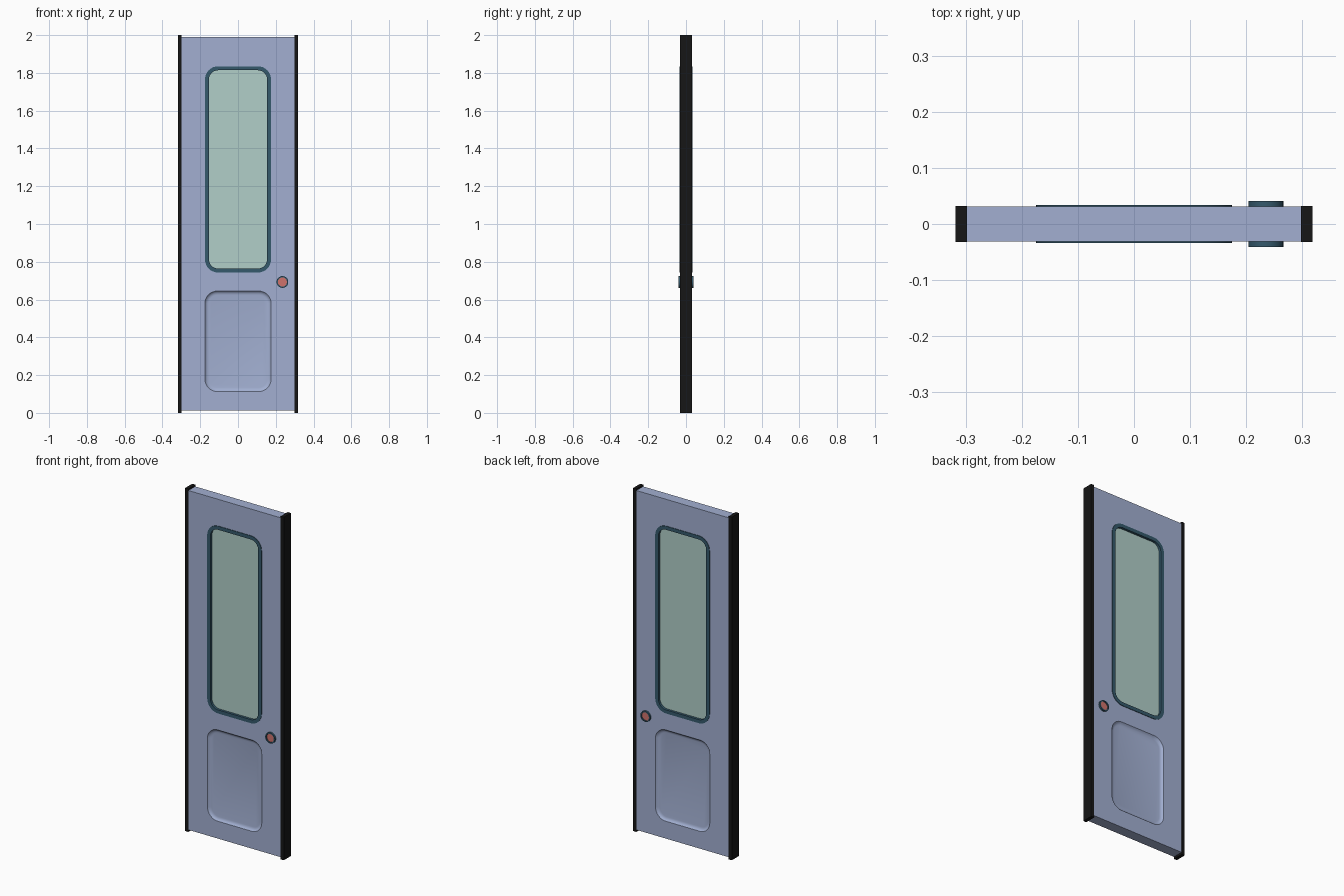
import bpy, bmesh
from math import sin, cos, pi

if "Cube" in bpy.data.objects:
    bpy.data.objects.remove(bpy.data.objects["Cube"])


def material(name, rgb):
    m = bpy.data.materials.new(name)
    m.diffuse_color = (*rgb, 1)
    m.use_nodes = True
    m.node_tree.nodes["Principled BSDF"].inputs["Base Color"].default_value = m.diffuse_color
    return m


BLUE = material("blue paint", (0.36, 0.43, 0.64))
TEAL = material("dark teal trim", (0.035, 0.1, 0.15))
GREEN = material("pale green glass", (0.44, 0.62, 0.58))
RED = material("red button", (0.62, 0.17, 0.15))
BLACK = material("black rubber", (0.008, 0.008, 0.008))


def finish(name, bm, mat):
    bmesh.ops.remove_doubles(bm, verts=bm.verts, dist=1e-5)
    bmesh.ops.recalc_face_normals(bm, faces=bm.faces)
    me = bpy.data.meshes.new(name)
    bm.to_mesh(me)
    bm.free()
    ob = bpy.data.objects.new(name, me)
    bpy.context.collection.objects.link(ob)
    if mat:
        me.materials.append(mat)
    return ob


def smooth(ob, angle=0.5):
    bpy.ops.object.select_all(action='DESELECT')
    bpy.context.view_layer.objects.active = ob
    ob.select_set(True)
    bpy.ops.object.shade_smooth_by_angle(angle=angle)


def loft(name, cx, cz, hw, hh, r, steps, mat=None, ring=False, seg=8):
    """Rounded rectangles in XZ; each step is (inset, y). ring closes the loft on itself."""
    bm = bmesh.new()
    loops = []
    for inset, y in steps:
        rad, loop = r - inset, []
        for i, (sx, sz) in enumerate([(1, 1), (-1, 1), (-1, -1), (1, -1)]):
            for k in range(seg + 1):
                a = (i + k / seg) * pi / 2
                loop.append(bm.verts.new((cx + sx * (hw - r) + rad * cos(a), y,
                                          cz + sz * (hh - r) + rad * sin(a))))
        loops.append(loop)
    pairs = list(zip(loops, loops[1:]))
    if ring:
        pairs.append((loops[-1], loops[0]))
    else:
        bm.faces.new(loops[0])
        bm.faces.new(loops[-1])
    for a, b in pairs:
        for i in range(len(a)):
            j = (i + 1) % len(a)
            bm.faces.new((a[i], a[j], b[j], b[i]))
    return finish(name, bm, mat)


def box(name, x0, x1, y0, y1, z0, z1, mat):
    bm = bmesh.new()
    bmesh.ops.create_cube(bm, size=1)
    for v in bm.verts:
        v.co = ((x0 + x1) / 2 + v.co.x * (x1 - x0), (y0 + y1) / 2 + v.co.y * (y1 - y0),
                (z0 + z1) / 2 + v.co.z * (z1 - z0))
    return finish(name, bm, mat)


T = 0.031                       # half thickness of the leaf
WINDOW = (0, 1.289, 0.175, 0.546, 0.07)
PANEL = (0, 0.379, 0.175, 0.266, 0.065)
BUTTON = (0.235, 0.693, 0.031, 0.031, 0.031)

# door leaf with window opening and a sunk panel on each face
leaf = box("door_leaf", -0.3, 0.3, -T, T, 0.012, 1.99, BLUE)
cutters = [loft("window_cutter", *WINDOW, [(0.01, -0.1), (0.01, 0.1)])]
for s in (-1, 1):
    cutters.append(loft("panel_cutter", *PANEL,
                        [(-0.002, s * (T + 0.002)), (0, s * T), (0.006, s * (T - 0.007)),
                         (0.013, s * (T - 0.0105)), (0.021, s * (T - 0.012))]))
bpy.context.view_layer.objects.active = leaf
for c in cutters:
    mod = leaf.modifiers.new("cut", 'BOOLEAN')
    mod.operation, mod.solver, mod.object = 'DIFFERENCE', 'EXACT', c
    bpy.ops.object.modifier_apply(modifier=mod.name)
    bpy.data.objects.remove(c)
smooth(leaf)

# window frame and glass
F = T + 0.003
smooth(loft("window_frame", *WINDOW, [(0, -F), (0, F), (0.021, F), (0.021, -F)], TEAL, ring=True))
loft("window_glass", *WINDOW, [(0.018, -0.02), (0.018, 0.02)], GREEN)

# opening button, reaching through to both faces
smooth(loft("button_ring", *BUTTON, [(0, -0.041), (0, 0.041), (0.007, 0.041), (0.007, -0.041)],
            TEAL, ring=True))
smooth(loft("button_disc", *BUTTON, [(0.006, -0.036), (0.006, 0.036)], RED))

# rubber edge seals
for side, s in (("left", -1), ("right", 1)):
    x = sorted((s * 0.298, s * 0.318))
    box(side + "_edge_seal", *x, -T - 0.001, T + 0.001, 0, 2, BLACK)
